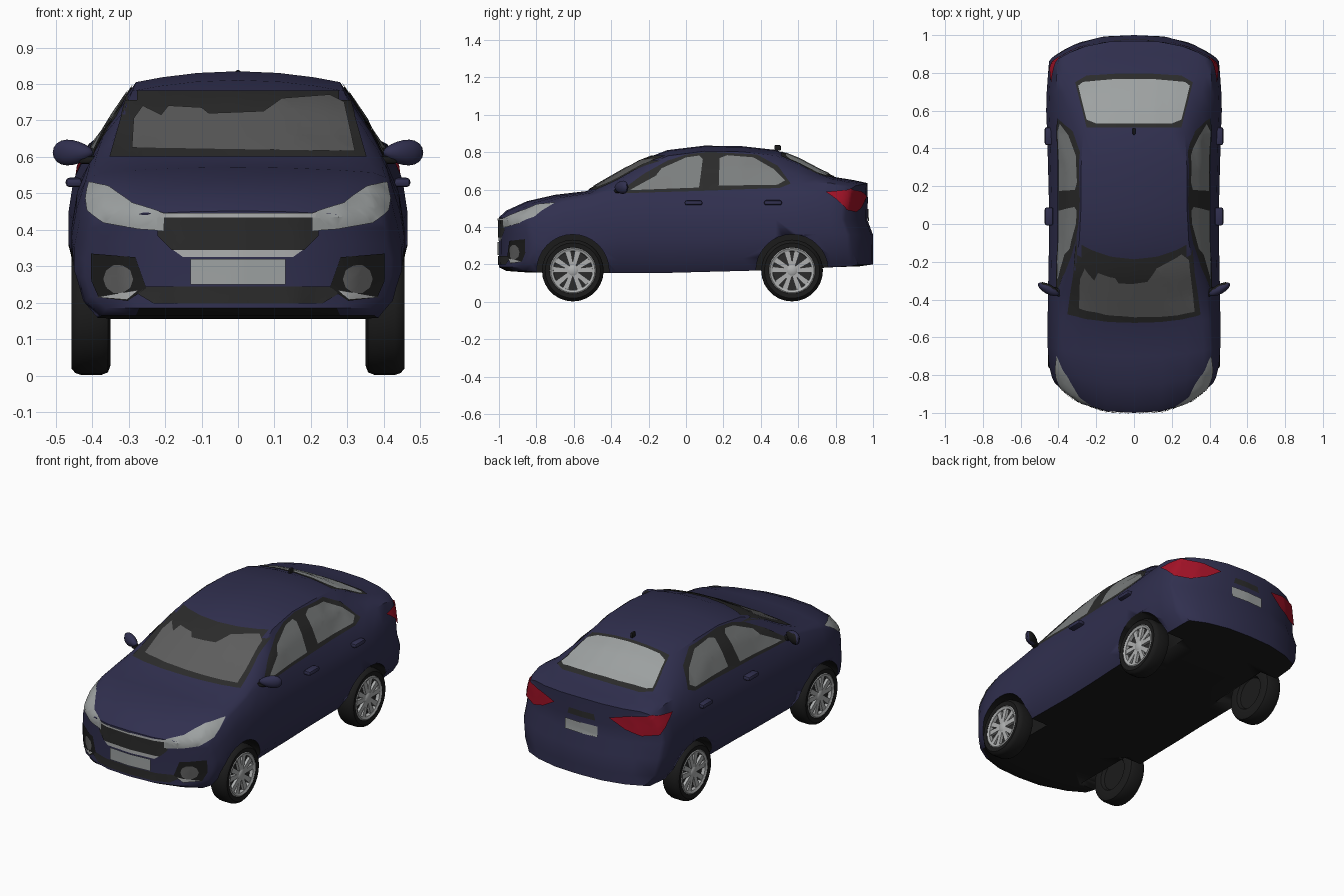
import bpy, bmesh, math
from mathutils import Vector, Matrix
from mathutils.bvhtree import BVHTree

if "Cube" in bpy.data.objects:
    bpy.data.objects.remove(bpy.data.objects["Cube"])


def material(name, r, g, b):
    m = bpy.data.materials.new(name)
    m.diffuse_color = (r, g, b, 1)
    m.use_nodes = True
    m.node_tree.nodes["Principled BSDF"].inputs["Base Color"].default_value = m.diffuse_color
    return m


NAVY = material("navy paint", 0.030, 0.029, 0.078)
BLACK = material("black rubber", 0.011, 0.011, 0.011)
TRIM = material("dark trim", 0.024, 0.024, 0.024)
SCREEN = material("windscreen grey", 0.11, 0.11, 0.11)
SIDE = material("side glass grey", 0.20, 0.21, 0.21)
PALE = material("pale glass", 0.34, 0.36, 0.36)
METAL = material("silver", 0.42, 0.43, 0.43)
RED = material("tail red", 0.36, 0.006, 0.02)


def finish(name, bm, mats, angle=35):
    me = bpy.data.meshes.new(name)
    bm.to_mesh(me)
    bm.free()
    ob = bpy.data.objects.new(name, me)
    bpy.context.collection.objects.link(ob)
    for m in mats:
        me.materials.append(m)
    bpy.ops.object.select_all(action='DESELECT')
    bpy.context.view_layer.objects.active = ob
    ob.select_set(True)
    bpy.ops.object.shade_smooth_by_angle(angle=math.radians(angle))
    return ob


# Body stations: y, bow, half width, floor z, belt half width, belt z, top half width, top z
STATIONS = [
    (-1.00, .16, .42, .185, .405, .405, .36, .452), (-.96, .15, .435, .165, .41, .43, .365, .488),
    (-.85, .10, .45, .157, .42, .48, .37, .538), (-.70, .05, .457, .155, .42, .53, .37, .572),
    (-.53, .04, .457, .155, .41, .565, .36, .592), (-.40, .05, .455, .155, .405, .59, .345, .668),
    (-.25, .04, .452, .155, .40, .60, .315, .753), (-.10, .02, .45, .155, .395, .60, .29, .811),
    (.10, 0, .45, .16, .395, .605, .28, .835), (.30, 0, .455, .165, .395, .61, .28, .832),
    (.48, 0, .46, .17, .40, .62, .27, .812), (.60, 0, .465, .175, .405, .63, .275, .765),
    (.70, 0, .462, .18, .41, .635, .29, .712), (.79, -.02, .457, .185, .41, .635, .32, .668),
    (.90, -.07, .45, .19, .405, .615, .33, .65), (.97, -.12, .435, .20, .395, .595, .34, .635)]
FRACS = (0, .4, .75, 1)


def side_points(s):
    y, bow, w, zb, bw, zt, rw, zr = s
    d = min(.03, .35 * (zr - zt))
    pts = [(.86 * w, zb)]
    for f, k in ((.15, .96), (.4, 1), (.6, 1), (.8, .97)):
        pts.append((w * k, zb + f * (zt - zb)))
    pts += [(bw, zt), ((bw + rw) / 2 + .01, (zt + zr - d) / 2), (rw, zr - d)]
    return pts, d


def place(s, x, z):
    y = s[0] + s[1] * (abs(x) / s[2]) ** 2.7
    if s[0] > .88 and z < .38:      # rear bumper step
        y += .03
    return Vector((x, y, z))


def section(s):
    side, d = side_points(s)
    half = [(side[0][0] * f, s[3]) for f in FRACS[:3]] + side
    half += [(s[6] * f, s[7] - d * f * f) for f in reversed(FRACS[:3])]
    return half + [(-x, z) for x, z in reversed(half[1:-1])]


bm = bmesh.new()
rings = [[bm.verts.new(place(s, x, z)) for x, z in section(s)] for s in STATIONS]
for a, b in zip(rings, rings[1:]):
    for i in range(len(a)):
        j = (i + 1) % len(a)
        bm.faces.new((a[i], a[j], b[j], b[i]))
# Nose and tail panels
for s in (STATIONS[0], STATIONS[-1]):
    side, d = side_points(s)
    cols = [-f for f in reversed(FRACS[1:])] + list(FRACS)
    grid = []
    for r, (x, z) in enumerate(side):
        crown = d if r == len(side) - 1 else 0
        grid.append([bm.verts.new(place(s, x * f, z + crown * (1 - f * f))) for f in cols])
    for a, b in zip(grid, grid[1:]):
        for i in range(len(a) - 1):
            bm.faces.new((a[i], a[i + 1], b[i + 1], b[i]))
bmesh.ops.remove_doubles(bm, verts=bm.verts, dist=1e-4)
bmesh.ops.recalc_face_normals(bm, faces=bm.faces)
for f in bm.faces:
    f.material_index = 1 if f.normal.z < -.8 and f.calc_center_median().z < .25 else 0
bvh = BVHTree.FromBMesh(bm)
body = finish("body", bm, [NAVY, BLACK])

# Wheel arches
AXLES = {"front": -.605, "rear": .567}
HUB_Z = .167
for y in AXLES.values():
    for s in (1, -1):
        bm = bmesh.new()
        bmesh.ops.create_cone(bm, cap_ends=True, segments=32, radius1=.193, radius2=.193, depth=.4,
                              matrix=Matrix.Translation((s * .48, y, HUB_Z)) @ Matrix.Rotation(math.pi / 2, 4, 'Y'))
        cutter = finish("arch_cutter", bm, [BLACK])
        cutter.hide_render = True
        mod = body.modifiers.new("arch", 'BOOLEAN')
        mod.object, mod.operation, mod.solver = cutter, 'DIFFERENCE', 'EXACT'
        mod.material_mode = 'TRANSFER'
        bpy.context.view_layer.objects.active = body
        bpy.ops.object.modifier_apply(modifier=mod.name)
        bpy.data.objects.remove(cutter)


def decal(name, pts, direction, mat, lift=.004):
    """Thin panel: an outline laid onto the body along a direction."""
    d = Vector(direction).normalized()
    u = d.cross(Vector((0, 1, 0) if abs(d.z) > .9 else (0, 0, 1))).normalized()
    v = u.cross(d)
    bm = bmesh.new()
    bm.faces.new([bm.verts.new((Vector(p).dot(u), Vector(p).dot(v), 0)) for p in pts])
    bmesh.ops.triangulate(bm, faces=bm.faces)
    for axis in (0, 1):
        no = Vector((1 - axis, axis, 0))
        for k in range(-40, 41):
            bmesh.ops.bisect_plane(bm, geom=bm.verts[:] + bm.edges[:] + bm.faces[:],
                                   plane_co=no * k * .0251, plane_no=no)
    lost = []
    for vert in bm.verts:
        hit, n, _, _ = bvh.ray_cast(u * vert.co.x + v * vert.co.y - d * 3, d)
        if hit is None:
            lost.append(vert)
        else:
            vert.co = hit + n * lift
    bmesh.ops.delete(bm, geom=lost, context='VERTS')
    bm.normal_update()
    bmesh.ops.reverse_faces(bm, faces=[f for f in bm.faces if f.normal.dot(d) > 0])
    return finish(name, bm, [mat])


def front(pts):
    return [(x, 0, z) for x, z in pts]


def even(pts):
    return pts + [(-a, b) for a, b in reversed(pts)]


FWD, BACK, DOWN = (0, 1, 0), (0, -1, 0), (0, 0, -1)
# Windscreen and rear window
decal("windscreen_frame", front(even([(.352, .597), (.30, .778)])), FWD, TRIM)
decal("windscreen", front([(-.29, .62), (-.285, .70), (-.26, .735), (-.21, .71), (-.19, .735), (-.1, .73),
                           (-.08, .714), (.07, .72), (.12, .755), (.25, .765), (.29, .745), (.32, .61)]),
      FWD, SCREEN, .007)
decal("rear_window_frame", [(x, y, 0) for x, y in even([(.25, .51), (.31, .75), (.25, .785), (.1, .795)])], DOWN, TRIM)
decal("rear_window", [(x, y, 0) for x, y in even([(.2, .53), (.25, .55), (.295, .73), (.27, .75), (.1, .765)])],
      DOWN, PALE, .007)

# Grille, intake and front plate
decal("grille", front(even([(.18, .345), (.22, .385), (.215, .436)])), FWD, TRIM)
decal("grille_bar", front(even([(.21, .434), (.215, .446)])), FWD, METAL, .007)
decal("grille_chin", front(even([(.15, .325), (.18, .347)])), FWD, METAL, .003)
decal("lower_intake", front(even([(.23, .198), (.275, .225), (.25, .245)])), FWD, TRIM)
decal("front_plate", front(even([(.13, .25), (.13, .32)])), FWD, PALE, .008)
# Boot lid plate and handle recess
decal("rear_plate", front(even([(.105, .43), (.105, .495)])), BACK, PALE, .007)
decal("boot_handle", front(even([(.09, .525), (.08, .56)])), BACK, TRIM)

SIDE_FRAME = [(-.37, .578), (-.22, .685), (-.1, .752), (0, .785), (.12, .80), (.38, .785), (.49, .725),
              (.56, .63), (.5, .607), (.1, .592)]
FRONT_GLASS = [(-.30, .594), (-.16, .672), (-.13, .71), (0, .768), (.07, .778), (.09, .76), (.07, .608)]
REAR_GLASS = [(.175, .618), (.18, .765), (.22, .78), (.36, .768), (.47, .705), (.53, .645), (.49, .622)]
HEADLIGHT = [(.41, -.70, .53), (.37, -.82, .52), (.30, -.92, .475), (.21, -.98, .446), (.215, -.985, .40),
             (.285, -.96, .405), (.37, -.89, .42), (.42, -.82, .455)]
TAILLIGHT = [(.45, .77, .585), (.41, .90, .60), (.30, .955, .59), (.18, .965, .565), (.28, .955, .51),
             (.37, .93, .48), (.44, .87, .49)]
FOG = [(.40, .335), (.28, .325), (.25, .24), (.30, .205), (.38, .215), (.40, .26)]


def blob(name, loc, size, mat, turn=0, rounded=.4):
    """Small softened block."""
    bm = bmesh.new()
    bmesh.ops.create_cube(bm, size=1)
    bmesh.ops.scale(bm, vec=size, verts=bm.verts)
    bmesh.ops.bevel(bm, geom=bm.edges[:], offset=min(size) * rounded, segments=2, affect='EDGES', profile=.5)
    bmesh.ops.transform(bm, verts=bm.verts, matrix=Matrix.Translation(loc) @ Matrix.Rotation(turn, 4, 'Z'))
    return finish(name, bm, [mat])


for s, tag in ((1, "right"), (-1, "left")):
    # Side windows
    for name, pts, mat, lift in (("window_frame", SIDE_FRAME, TRIM, .004), ("front_window", FRONT_GLASS, SIDE, .007),
                                 ("rear_side_window", REAR_GLASS, SIDE, .007)):
        decal(f"{tag}_{name}", [(0, y, z) for y, z in pts], (-s, 0, 0), mat, lift)
    # Lamps
    decal(f"{tag}_headlight", [(s * x, y, z) for x, y, z in HEADLIGHT], (-.7 * s, .7, -.15), PALE, .005)
    decal(f"{tag}_taillight", [(s * x, y, z) for x, y, z in TAILLIGHT], (-.65 * s, -.75, 0), RED, .009)
    decal(f"{tag}_fog_recess", front([(s * x, z) for x, z in FOG]), FWD, BLACK)
    decal(f"{tag}_fog_light", front([(s * (.325 + .04 * math.cos(a)), .265 + .04 * math.sin(a))
                                     for a in [k * math.pi / 5 for k in range(10)]]), FWD, SCREEN, .007)
    decal(f"{tag}_fog_trim", front([(s * x, z) for x, z in ((.385, .215), (.30, .208), (.27, .235), (.33, .225))]),
          FWD, METAL, .008)
    # Door handles
    for name, y in (("front", .04), ("rear", .465)):
        blob(f"{tag}_{name}_handle", (s * .45, y, .53), (.045, .095, .026), NAVY)
    # Mirror: shell tapering inward, dark back, arm
    bm = bmesh.new()
    bmesh.ops.create_uvsphere(bm, u_segments=16, v_segments=10, radius=1)
    for v in bm.verts:
        k = 1 + .3 * v.co.x
        v.co = Vector((v.co.x * .062, v.co.y * .026, v.co.z * .034 * k))
    bm.normal_update()
    for f in bm.faces:
        f.material_index = 1 if f.normal.y > .6 else 0
    bmesh.ops.transform(bm, verts=bm.verts, matrix=Matrix.Translation((.453, -.345, .612))
                        @ Matrix.Rotation(math.radians(28), 4, 'Z'))
    if s < 0:
        bmesh.ops.scale(bm, vec=(-1, 1, 1), verts=bm.verts)
        bmesh.ops.reverse_faces(bm, faces=bm.faces[:])
    finish(f"{tag}_mirror", bm, [NAVY, BLACK])
    blob(f"{tag}_mirror_arm", (s * .405, -.36, .592), (.06, .04, .022), BLACK, s * .4)

# Roof antenna
blob("antenna", (0, .49, .823), (.016, .035, .03), BLACK)


def lathe(name, profile, mat, s, y, steps=28):
    """Spin a (radius, x) outline round the axle."""
    bm = bmesh.new()
    verts = [bm.verts.new((s * x, y, HUB_Z + r)) for r, x in profile]
    edges = [bm.edges.new(p) for p in zip(verts, verts[1:])]
    bmesh.ops.spin(bm, geom=verts + edges, cent=(0, y, HUB_Z), axis=(1, 0, 0), angle=math.tau, steps=steps)
    bmesh.ops.remove_doubles(bm, verts=bm.verts, dist=1e-4)
    bmesh.ops.recalc_face_normals(bm, faces=bm.faces)
    return finish(name, bm, [mat])


# Wheels: tyre, dish, rim ring, split spokes and hub
for end, y in AXLES.items():
    for s, tag in ((1, "right"), (-1, "left")):
        n = f"{end}_{tag}"
        lathe(n + "_tyre", [(.118, .43), (.124, .452), (.148, .456), (.160, .446), (.165, .43), (.165, .375),
                            (.158, .357), (.14, .35), (.10, .352), (.09, .37), (0, .37)], BLACK, s, y)
        lathe(n + "_dish", [(0, .428), (.12, .428)], TRIM, s, y)
        lathe(n + "_rim", [(.103, .43), (.105, .449), (.118, .455), (.125, .45)], METAL, s, y)
        lathe(n + "_hub", [(0, .452), (.022, .451), (.03, .445), (.032, .428)], METAL, s, y, 16)
        bm = bmesh.new()
        for k in range(5):
            for lean in (-.17, .17):
                made = bmesh.ops.create_cube(bm, size=1)["verts"]
                for v in made:
                    wide = .021 if v.co.z < 0 else .032
                    v.co = Vector((v.co.x * .016, v.co.y * wide, .068 + v.co.z * .088))
                turn = Matrix.Rotation(k * math.tau / 5 + lean * 1.5, 4, 'X')
                bmesh.ops.transform(bm, verts=made, matrix=Matrix.Translation((s * .439, y, HUB_Z)) @ turn)
        finish(n + "_spokes", bm, [METAL])
